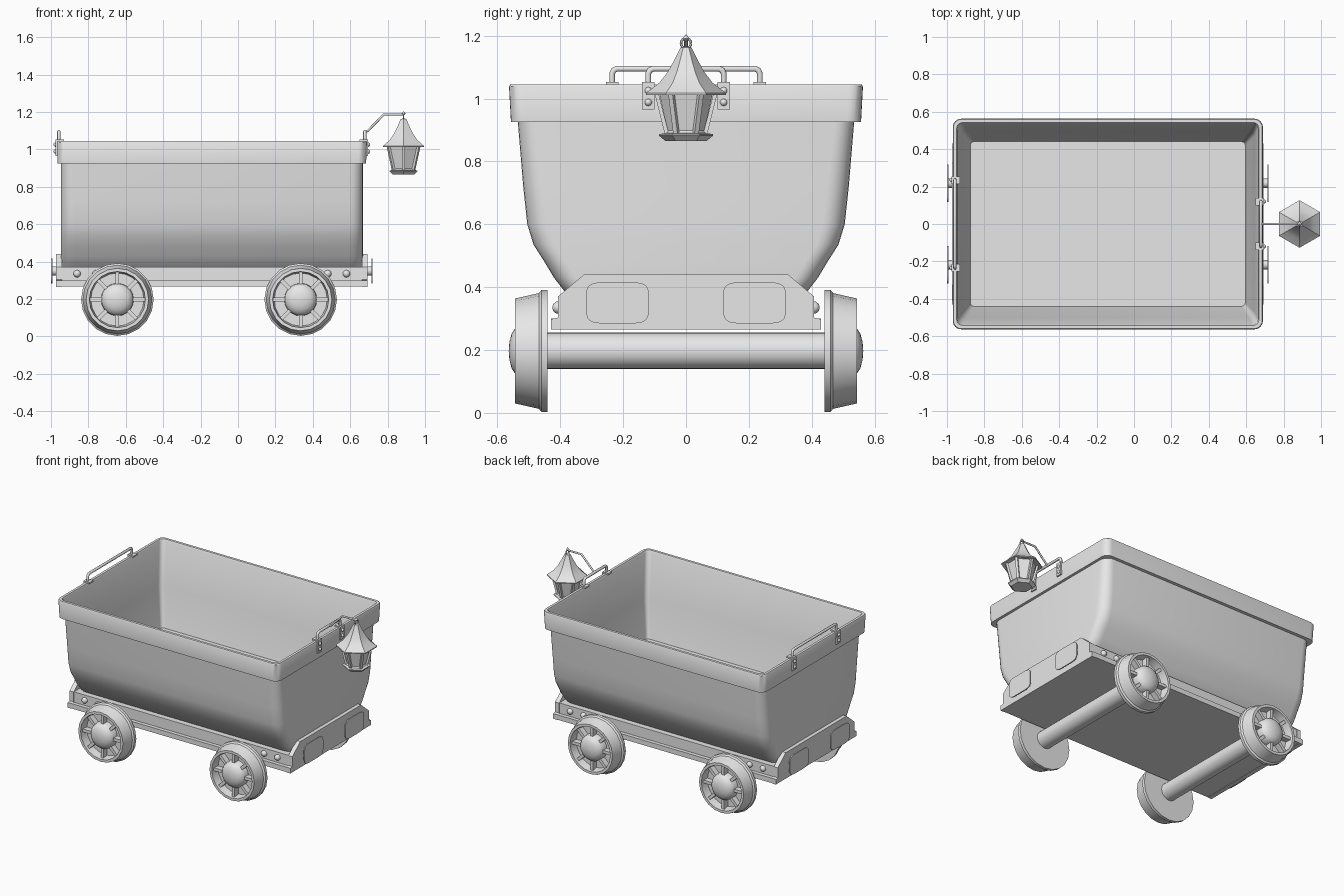
import bpy, bmesh, math
from mathutils import Matrix, Vector

if "Cube" in bpy.data.objects:
    bpy.data.objects.remove(bpy.data.objects["Cube"])

CX = -0.14          # middle of the cart along x
grey = bpy.data.materials.new("plain grey")
grey.diffuse_color = (0.8, 0.8, 0.8, 1)
grey.use_nodes = True
grey.node_tree.nodes["Principled BSDF"].inputs["Base Color"].default_value = grey.diffuse_color


def finish(name, bm, matrix=Matrix(), angle=35):
    bmesh.ops.recalc_face_normals(bm, faces=bm.faces)
    me = bpy.data.meshes.new(name)
    bm.to_mesh(me)
    bm.free()
    me.transform(matrix)
    me.materials.append(grey)
    ob = bpy.data.objects.new(name, me)
    bpy.context.collection.objects.link(ob)
    bpy.ops.object.select_all(action='DESELECT')
    ob.select_set(True)
    bpy.context.view_layer.objects.active = ob
    bpy.ops.object.shade_smooth_by_angle(angle=math.radians(angle))
    return ob


def loft(name, rings, matrix=Matrix(), angle=35):
    """Skin a stack of equal-length rings and cap both ends."""
    bm = bmesh.new()
    rows = [[bm.verts.new(p) for p in ring] for ring in rings]
    for a, b in zip(rows, rows[1:]):
        for i in range(len(a)):
            j = (i + 1) % len(a)
            bm.faces.new((a[i], a[j], b[j], b[i]))
    bm.faces.new(rows[0])
    bm.faces.new(rows[-1])
    return finish(name, bm, matrix, angle)


def lathe(name, profile, sides, matrix=Matrix(), angle=35, phase=0.0):
    rings = [[(max(r, 0.001) * math.cos(phase + math.tau * i / sides),
               max(r, 0.001) * math.sin(phase + math.tau * i / sides), z)
              for i in range(sides)] for r, z in profile]
    return loft(name, rings, matrix, angle)


def box(name, lo, hi, matrix=Matrix()):
    bm = bmesh.new()
    bmesh.ops.create_cube(bm, size=1)
    lo, hi = Vector(lo), Vector(hi)
    for v in bm.verts:
        v.co = (lo + hi) / 2 + Vector(a * b for a, b in zip(v.co, hi - lo))
    return finish(name, bm, matrix)


def tube(name, points, radius, sides=8, closed=False):
    """Round bar along a polyline with mitred joints."""
    pts = [Vector(p) for p in points]
    normal = (pts[1] - pts[0]).cross(pts[2] - pts[1]).normalized()
    rings = []
    for i, p in enumerate(pts):
        a = (p - pts[i - 1]).normalized() if i else (pts[1] - p).normalized()
        b = (pts[i + 1] - p).normalized() if i < len(pts) - 1 else a
        t = (a + b).normalized()
        side = t.cross(normal) / max(t.dot(a), 0.5)
        rings.append([p + radius * (math.cos(math.tau * k / sides) * side
                                    + math.sin(math.tau * k / sides) * normal)
                      for k in range(sides)])
    return loft(name, rings, angle=50)


def rounded(hx, hy, r, z, n=6):
    ring = []
    for q, (sx, sy) in enumerate(((1, 1), (-1, 1), (-1, -1), (1, -1))):
        for k in range(n + 1):
            a = math.pi / 2 * (q + k / n)
            ring.append((CX + sx * (hx - r) + r * math.cos(a),
                         sy * (hy - r) + r * math.sin(a), z))
    return ring


def along_x(name, outline, x0, x1):
    return loft(name, [[(x, y, z) for y, z in outline] for x in (x0, x1)])


# Tub: outer shell, overhanging rim, then the hollow inside
loft("tub", [rounded(*s) for s in (
    (0.80, 0.35, 0.06, 0.355), (0.805, 0.385, 0.07, 0.385),
    (0.807, 0.42, 0.07, 0.43), (0.807, 0.45, 0.07, 0.48),
    (0.807, 0.485, 0.07, 0.535), (0.807, 0.505, 0.07, 0.60),
    (0.807, 0.518, 0.07, 0.72), (0.807, 0.535, 0.06, 0.925),
    (0.825, 0.557, 0.045, 0.925), (0.829, 0.563, 0.045, 1.038),
    (0.825, 0.559, 0.042, 1.045), (0.808, 0.542, 0.03, 1.045),
    (0.803, 0.537, 0.03, 1.035), (0.785, 0.50, 0.03, 0.75),
    (0.735, 0.44, 0.02, 0.50))])

# Chassis: flat underside plate, upper block and shaped end plates
box("chassis_base", (-0.965, -0.43, 0.267), (0.685, 0.43, 0.30))
box("chassis_block", (-0.955, -0.405, 0.295), (0.675, 0.405, 0.37))
half = [(0.43, 0.265), (0.43, 0.298), (0.408, 0.303), (0.408, 0.37), (0.325, 0.44)]
outline = half + [(-y, z) for y, z in reversed(half)]

for s, end in ((-1, "left"), (1, "right")):
    def X(d):
        return CX + s * d
    along_x(end + "_end_plate", outline, X(0.802), X(0.832))
    for sy in (-1, 1):
        # Buffers: stem and rounded pad
        pad = []
        for k in range(32):
            c, n = math.cos(math.tau * k / 32), math.sin(math.tau * k / 32)
            pad.append((sy * 0.218 + 0.1 * math.copysign(abs(c) ** 0.4, c),
                        0.35 + 0.066 * math.copysign(abs(n) ** 0.4, n)))
        along_x(end + "_buffer_pad", pad, X(0.853), X(0.86))
        stem = Matrix.Translation((X(0.82), sy * 0.218, 0.35)) @ Matrix.Rotation(s * math.pi / 2, 4, 'Y')
        lathe(end + "_buffer_stem", [(0.025, 0), (0.025, 0.036)], 12, stem)

        # Handle brackets folded over the rim, with two bolts
        hy = 0.235 if s < 0 else 0.12
        box(end + "_bracket", (X(0.824), sy * hy - 0.02, 0.965), (X(0.836), sy * hy + 0.02, 1.052))
        box(end + "_bracket_top", (X(0.79), sy * hy - 0.02, 1.043), (X(0.836), sy * hy + 0.02, 1.053))
        for z in (0.988, 1.025):
            m = Matrix.Translation((X(0.835), sy * hy, z)) @ Matrix.Rotation(s * math.pi / 2, 4, 'Y')
            lathe(end + "_bracket_bolt", [(0.012, 0), (0.01, 0.006), (0.004, 0.011)], 10, m, 60)

        # Chassis side bolts
        for d in (0.62, 0.72):
            m = Matrix.Translation((X(d), sy * 0.403, 0.335)) @ Matrix.Rotation(-sy * math.pi / 2, 4, 'X')
            lathe("side_bolt", [(0.02, 0), (0.019, 0.01), (0.012, 0.019), (0.004, 0.022)], 12, m, 60)

    # Handle bar
    bar = [(hy, 1.05), (hy, 1.08), (hy - 0.005, 1.09), (hy - 0.015, 1.095)]
    tube(end + "_handle", [(X(0.818), y, z) for y, z in bar]
         + [(X(0.818), -y, z) for y, z in reversed(bar)], 0.009)

# Wheels and axles
wheel = [(0, 0), (0.194, 0), (0.194, 0.02), (0.184, 0.028), (0.167, 0.104),
         (0.15, 0.104), (0.142, 0.05), (0, 0.05)]
hub = [(0.088, 0.045), (0.086, 0.085), (0.075, 0.102), (0.055, 0.115), (0.028, 0.122), (0, 0.124)]
for wx in (-0.645, 0.335):
    lathe("axle", [(0.058, -0.445), (0.058, 0.445)], 20,
          Matrix.Translation((wx, 0, 0.197)) @ Matrix.Rotation(math.pi / 2, 4, 'X'))
    for sy in (-1, 1):
        m = Matrix.Translation((wx, sy * 0.44, 0.197)) @ Matrix.Rotation(-sy * math.pi / 2, 4, 'X')
        lathe("wheel", wheel, 20, m)
        lathe("wheel_hub", hub, 20, m)
        for k in range(8):
            box("spoke", (0.07, -0.01, 0.045), (0.15, 0.01, 0.088),
                m @ Matrix.Rotation(math.tau * k / 8, 4, 'Z'))

# Lantern hung from a bent arm
LX = 0.885
lamp = Matrix.Translation((LX, 0, 0))
PH = math.pi / 6
tube("lantern_arm", [(0.675, 0, 1.09), (0.695, 0, 1.10), (0.78, 0, 1.187), (LX, 0, 1.187)], 0.006)
lathe("lantern_roof", [(0.0, 1.02), (0.10, 1.02), (0.127, 1.012), (0.127, 1.018), (0.085, 1.05),
                       (0.058, 1.085), (0.036, 1.125), (0.018, 1.162), (0, 1.166)], 6, lamp, 25, PH)
lathe("lantern_glass", [(0.055, 0.88), (0.086, 1.022)], 6, lamp, 25, PH)
lathe("lantern_base", [(0.066, 0.865), (0.07, 0.869), (0.086, 0.882), (0.086, 0.887),
                       (0.066, 0.89), (0.06, 0.898)], 6, lamp, 25, PH)
for k in range(6):
    a = PH + math.tau * k / 6
    post = []
    for r, z in ((0.062, 0.885), (0.096, 1.02)):
        post.append([(LX + (r + u) * math.cos(a) - v * math.sin(a),
                      (r + u) * math.sin(a) + v * math.cos(a), z)
                     for u, v in ((-.008, -.008), (.005, -.008), (.005, .008), (-.008, .008))])
    loft("lantern_post", post)
tube("lantern_ring", [(LX, 0.016 * math.cos(t * math.tau / 16), 1.176 + 0.016 * math.sin(t * math.tau / 16))
                      for t in range(17)], 0.004, 6)
lathe("lantern_finial", [(0.006, 1.185), (0.011, 1.192), (0.004, 1.20), (0, 1.204)], 8, lamp)
